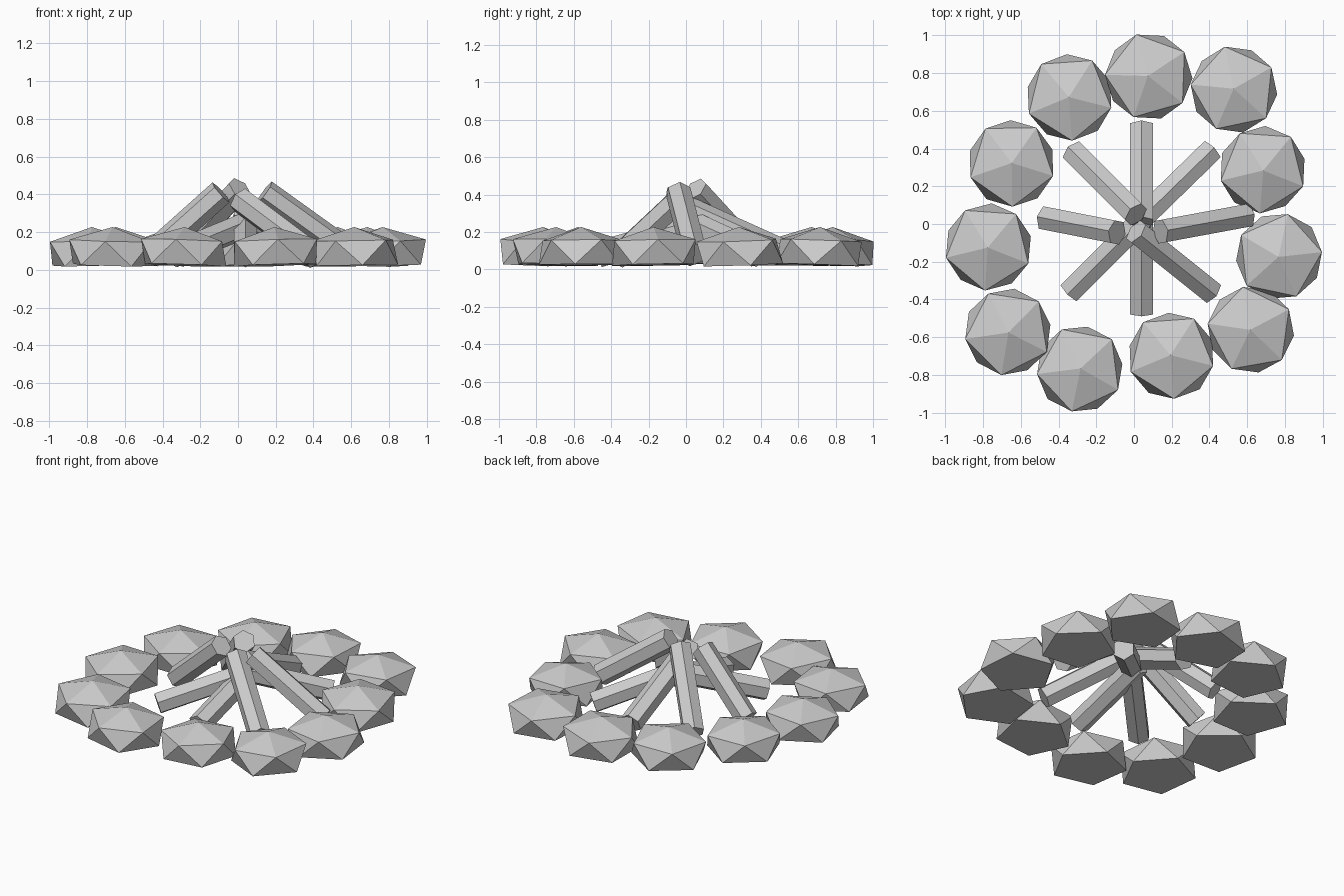
import bpy, bmesh, math, random
from mathutils import Vector, Matrix

cube = bpy.data.objects.get("Cube")
if cube:
    bpy.data.objects.remove(cube, do_unlink=True)

random.seed(4)
grey = bpy.data.materials.new("plain_grey")
grey.use_nodes = True
colour = (0.6, 0.6, 0.6, 1)
grey.diffuse_color = colour
grey.node_tree.nodes["Principled BSDF"].inputs["Base Color"].default_value = colour


def finish(bm, name, matrix):
    bmesh.ops.recalc_face_normals(bm, faces=bm.faces)
    mesh = bpy.data.meshes.new(name)
    bm.to_mesh(mesh)
    bm.free()
    mesh.materials.append(grey)
    obj = bpy.data.objects.new(name, mesh)
    obj.matrix_world = matrix
    bpy.context.collection.objects.link(obj)


# Stone: squashed icosahedron with its bottom point cut off flat
def stone(x, y, turn):
    bm = bmesh.new()
    radius, height = 0.23, 0.13
    rings = []
    for z, offset in ((0, 36), (height, 0)):
        rings.append([bm.verts.new((radius * math.cos(a), radius * math.sin(a), z))
                      for a in (math.radians(turn + offset + 72 * i) for i in range(5))])
    low, high = rings
    top = bm.verts.new((0, 0, height * 1.55))
    bm.faces.new(low)
    for i in range(5):
        j = (i + 1) % 5
        bm.faces.new((high[i], low[i], high[j]))
        bm.faces.new((low[i], low[j], high[j]))
        bm.faces.new((high[i], high[j], top))
    tilt = (Matrix.Rotation(random.uniform(-0.04, 0.04), 4, 'X')
            @ Matrix.Rotation(random.uniform(-0.04, 0.04), 4, 'Y'))
    finish(bm, "stone", Matrix.Translation((x, y, 0.025)) @ tilt)


# Log: six-sided prism between two points
def log(name, inner, outer):
    inner, outer = Vector(inner), Vector(outer)
    axis = inner - outer
    bm = bmesh.new()
    bmesh.ops.create_cone(bm, cap_ends=True, segments=6, radius1=0.07,
                          radius2=0.07, depth=axis.length)
    turn = axis.to_track_quat('Z', 'Y').to_matrix().to_4x4()
    finish(bm, name, Matrix.Translation((inner + outer) / 2) @ turn)


# Ring of stones: x, y, turn
for x, y, turn in ((0.08, 0.78, 34), (-0.34, 0.67, 58), (0.53, 0.71, 30),
                   (0.68, 0.29, 50), (0.77, -0.17, 6), (0.62, -0.56, 28),
                   (0.20, -0.70, 58), (-0.29, -0.77, 43), (-0.67, -0.57, 45),
                   (-0.77, -0.12, 50), (-0.65, 0.32, 55)):
    stone(x, y, turn)

# Upper logs leaning on the pile
log("west_log", (-0.09, -0.045, 0.41), (-0.47, 0.03, 0.07))
log("northwest_log", (0.01, 0.05, 0.43), (-0.32, 0.38, 0.07))
log("east_log", (0.14, -0.04, 0.41), (0.60, 0.045, 0.08))
log("southeast_log", (0.01, -0.04, 0.37), (0.41, -0.36, 0.07))

# Lower logs crossing under the pile
log("north_log", (0.04, 0.01, 0.32), (0.04, 0.52, 0.09))
log("northeast_log", (0.01, 0.0, 0.26), (0.41, 0.39, 0.08))
log("south_log", (0.04, 0.09, 0.24), (0.04, -0.47, 0.08))
log("southwest_log", (0.05, 0.03, 0.24), (-0.34, -0.36, 0.08))
